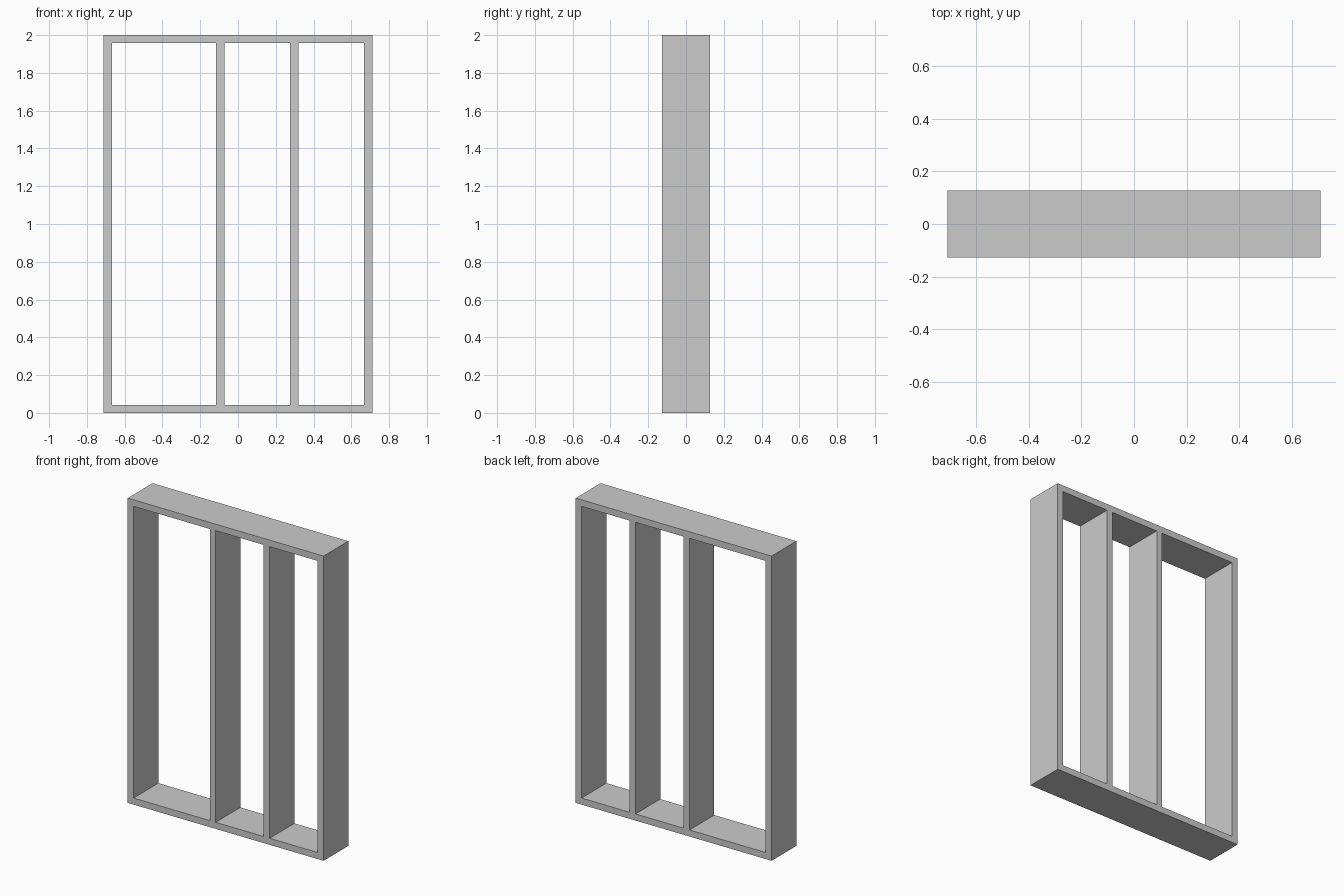
import bpy
import math

if "Cube" in bpy.data.objects:
    bpy.data.objects.remove(bpy.data.objects["Cube"])

HALF_W, HEIGHT, DEPTH, T = 0.711, 2.0, 0.256, 0.043
MULLIONS = [-0.094, 0.298]  # centre x of the two uprights

curve = bpy.data.curves.new("shelf_frame", 'CURVE')
curve.dimensions = '2D'
curve.fill_mode = 'BOTH'
curve.extrude = DEPTH / 2


def rectangle(x0, x1, z0, z1):
    s = curve.splines.new('POLY')
    s.points.add(3)
    for p, (x, z) in zip(s.points, [(x0, z0), (x1, z0), (x1, z1), (x0, z1)]):
        p.co = (x, z, 0, 1)
    s.use_cyclic_u = True
    s.use_smooth = False


# Outer outline of the frame
rectangle(-HALF_W, HALF_W, 0, HEIGHT)

# Three full-height openings between the sides and uprights
centres = [-HALF_W + T / 2, *MULLIONS, HALF_W - T / 2]
for a, b in zip(centres, centres[1:]):
    rectangle(a + T / 2, b - T / 2, T, HEIGHT - T)

# Stand the profile upright and turn it into a solid mesh
frame = bpy.data.objects.new("shelf_frame", curve)
bpy.context.collection.objects.link(frame)
frame.rotation_euler.x = math.pi / 2
bpy.context.view_layer.objects.active = frame
frame.select_set(True)
bpy.ops.object.convert(target='MESH')
frame = bpy.context.object
bpy.ops.object.transform_apply(location=False, rotation=True, scale=False)

# Weld the caps to the walls and keep faces flat
bpy.ops.object.mode_set(mode='EDIT')
bpy.ops.mesh.select_all(action='SELECT')
bpy.ops.mesh.remove_doubles(threshold=0.0001)
bpy.ops.mesh.normals_make_consistent(inside=False)
bpy.ops.object.mode_set(mode='OBJECT')
bpy.ops.object.shade_flat()
